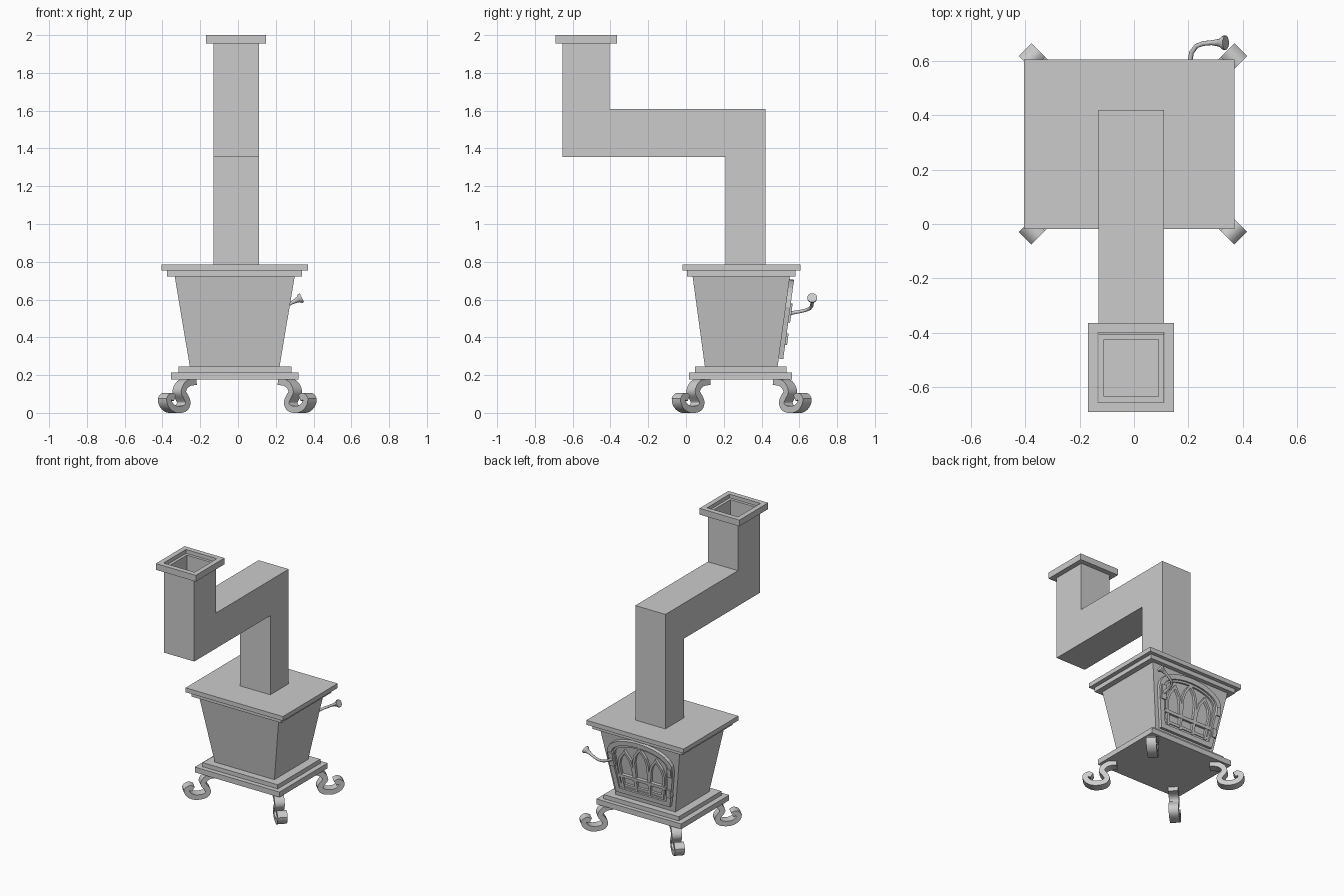
import bpy, bmesh, math
from mathutils import Vector, Matrix

if "Cube" in bpy.data.objects:
    bpy.data.objects.remove(bpy.data.objects["Cube"])

CX, CY = -0.0175, 0.2925   # centre of the firebox


def finish(name, bm):
    bmesh.ops.recalc_face_normals(bm, faces=bm.faces)
    me = bpy.data.meshes.new(name)
    bm.to_mesh(me)
    bm.free()
    ob = bpy.data.objects.new(name, me)
    bpy.context.collection.objects.link(ob)
    return ob


def frustum(name, x0, x1, y0, y1, z0, z1, grow_x=0.0, grow_y=0.0):
    """Box whose top is wider than its bottom by grow on each side."""
    bm = bmesh.new()
    bmesh.ops.create_cube(bm, size=1)
    for v in bm.verts:
        top = v.co.z > 0
        sx, sy = (1 if v.co.x > 0 else -1), (1 if v.co.y > 0 else -1)
        v.co = ((x1 if sx > 0 else x0) + sx * grow_x * top,
                (y1 if sy > 0 else y0) + sy * grow_y * top, z1 if top else z0)
    return finish(name, bm)


def prism(name, outline, d0, d1, m):
    """Extrude a flat outline from depth d0 to d1 in the frame m."""
    bm = bmesh.new()
    f = bm.faces.new([bm.verts.new(m @ Vector((x, y, d0))) for x, y in outline])
    ext = bmesh.ops.extrude_face_region(bm, geom=[f])
    step = m.to_3x3() @ Vector((0, 0, d1 - d0))
    bmesh.ops.translate(bm, vec=step, verts=[g for g in ext["geom"] if isinstance(g, bmesh.types.BMVert)])
    return finish(name, bm)


def ribbon(name, pts, width, d0, d1, m, closed=False):
    """Mitred bar of rectangular section that follows a flat path in the frame m."""
    pts = [Vector(p) for p in pts]
    n = len(pts)
    bm = bmesh.new()
    rings = []
    for i, p in enumerate(pts):
        a = pts[i - 1] if (i or closed) else p - (pts[1] - p)
        b = pts[(i + 1) % n] if (i < n - 1 or closed) else p + (p - pts[i - 1])
        t0, t1 = (p - a).normalized(), (b - p).normalized()
        t = (t0 + t1).normalized()
        off = Vector((-t.y, t.x)) * (width / 2 / max(t.dot(t1), 0.5))
        q, r = p + off, p - off
        rings.append([bm.verts.new(m @ Vector((c.x, c.y, d)))
                      for c, d in ((q, d0), (q, d1), (r, d1), (r, d0))])
    for i in range(n if closed else n - 1):
        s, e = rings[i], rings[(i + 1) % n]
        for k in range(4):
            bm.faces.new((s[k], s[(k + 1) % 4], e[(k + 1) % 4], e[k]))
    if not closed:
        bm.faces.new(rings[0])
        bm.faces.new(rings[-1])
    return finish(name, bm)


def smooth_path(p, steps=4):
    """Catmull-Rom curve through the points."""
    p = [Vector(q) for q in p]
    e = [2 * p[0] - p[1]] + p + [2 * p[-1] - p[-2]]
    out = []
    for i in range(1, len(e) - 2):
        a, b, c, d = e[i - 1:i + 3]
        for s in range(steps):
            t = s / steps
            out.append(0.5 * (2 * b + (c - a) * t + (2 * a - 5 * b + 4 * c - d) * t * t
                              + (3 * b - a - 3 * c + d) * t ** 3))
    return out + [p[-1]]


def shade(ob, deg=35):
    bpy.ops.object.select_all(action='DESELECT')
    bpy.context.view_layer.objects.active = ob
    ob.select_set(True)
    bpy.ops.object.shade_smooth_by_angle(angle=math.radians(deg))


# Base steps, firebox and top plates
frustum("base_lower", -.355, .32, .015, .562, .177, .215)
frustum("base_upper", -.315, .283, .048, .532, .215, .245)
frustum("firebox", -.255, .22, .10, .485, .245, .722, .08, .065)
frustum("top_lower", -.375, .34, .005, .58, .722, .753)
frustum("top_upper", -.405, .37, -.018, .606, .753, .785)

# Stepped flue pipe, hollowed at its open end
side = Matrix(((0, 0, 1, 0), (1, 0, 0, 0), (0, 1, 0, 0), (0, 0, 0, 1)))
pipe = prism("flue_pipe", [(.21, .78), (.42, .78), (.42, 1.61), (-.405, 1.61),
                           (-.405, 1.975), (-.655, 1.975), (-.655, 1.355), (.21, 1.355)],
             -.13, .11, side)
bore = frustum("flue_bore", -.11, .09, -.635, -.425, 1.4, 2.1)
bore.hide_render = True
bore.hide_viewport = True
cut = pipe.modifiers.new("bore", 'BOOLEAN')
cut.operation = 'DIFFERENCE'
cut.object = bore

# Square collar around the pipe mouth
ribbon("flue_collar", [(-.152, -.674), (.13, -.674), (.13, -.383), (-.152, -.383)],
       .036, 1.955, 2.0, Matrix.Identity(4), closed=True)

# Four scrolled legs set on the diagonals
leg_path = smooth_path([(-.045, .165), (.0, .162), (.035, .145), (.053, .112), (.034, .083),
                        (.019, .056), (.033, .029), (.072, .018), (.115, .021),
                        (.15, .042), (.162, .072), (.14, .088), (.118, .078)], 3)
for sx in (-1, 1):
    for sy in (-1, 1):
        out = Vector((sx, sy, 0)).normalized()
        across = out.cross(Vector((0, 0, 1)))
        origin = Vector((-.004 + sx * .397, .295 + sy * .347, 0)) - out * .18
        m = Matrix.Translation(origin) @ Matrix((out, (0, 0, 1), across)).transposed().to_4x4()
        leg = ribbon(("back" if sy > 0 else "front") + ("_right" if sx > 0 else "_left") + "_leg",
                     leg_path, .036, -.033, .033, m)
        shade(leg)

# Door on the sloping rear wall: x runs sideways, y up the slope, z outwards
up = Vector((0, .065, .477)).normalized()
xa = Vector((-1, 0, 0))
door = Matrix.Translation((CX, .485, .245)) @ Matrix((xa, up, xa.cross(up))).transposed().to_4x4()

arch = [(.245 * math.cos(a), .32 + .13 * math.sin(a) ** .8)
        for a in [math.pi * i / 14 for i in range(1, 14)]]
ribbon("door_frame", [(-.2, .06), (.2, .06), (.245, .32)] + arch + [(-.245, .32)],
       .034, -.005, .024, door, closed=True)
ribbon("door_inner_frame", [(-.18, .085), (.18, .085), (.215, .32)]
       + [(x * .88, .32 + (y - .32) * .8) for x, y in arch] + [(-.215, .32)],
       .014, -.005, .014, door, closed=True)

# Three pointed window arches with crossbar
for i, (x, h) in enumerate(((-.125, .365), (0, .415), (.125, .365))):
    s = 1 + .06 * (i - 1) * (1 if x > 0 else -1)
    lean = x * .18
    pts = [(x - .052 - lean, .085), (x - .055, h - .11), (x - .04, h - .055), (x, h),
           (x + .04, h - .055), (x + .055, h - .11), (x + .052 - lean, .085)]
    ribbon("window_arch_%d" % (i + 1), pts, .017, -.005, .018, door)
ribbon("window_crossbar", [(-.195, .175), (.195, .175)], .022, -.005, .02, door)
ribbon("window_sill", [(-.18, .105), (.18, .105)], .018, -.005, .014, door)

# Hinges and latch plate
for i, y in enumerate((.15, .31)):
    ribbon("hinge_%d" % (i + 1), [(.2 + y * .12, y - .03), (.2 + y * .12, y + .03)],
           .03, 0, .034, door)
ribbon("latch_plate", [(-.222, .24), (-.23, .34)], .036, 0, .034, door)


# Curved handle that flares into a trumpet knob
cu = bpy.data.curves.new("door_handle", 'CURVE')
cu.dimensions = '3D'
cu.bevel_depth = .01
cu.bevel_resolution = 3
cu.use_fill_caps = True
path = [(.205, .54, .525, 1.6), (.205, .565, .53, 1.0), (.206, .60, .536, .9), (.212, .632, .543, .9),
        (.23, .656, .553, .9), (.255, .665, .566, .9), (.285, .668, .583, .9), (.302, .668, .592, 1.2),
        (.318, .668, .6, 1.6), (.328, .668, .605, 2.6), (.338, .668, .61, 2.7)]
sp = cu.splines.new('POLY')
sp.points.add(len(path) - 1)
for p, (x, y, z, r) in zip(sp.points, path):
    p.co = (x, y, z, 1)
    p.radius = r
handle = bpy.data.objects.new("door_handle", cu)
bpy.context.collection.objects.link(handle)
bpy.ops.object.select_all(action='DESELECT')
bpy.context.view_layer.objects.active = handle
handle.select_set(True)
bpy.ops.object.convert(target='MESH')
shade(bpy.context.view_layer.objects.active, 40)
